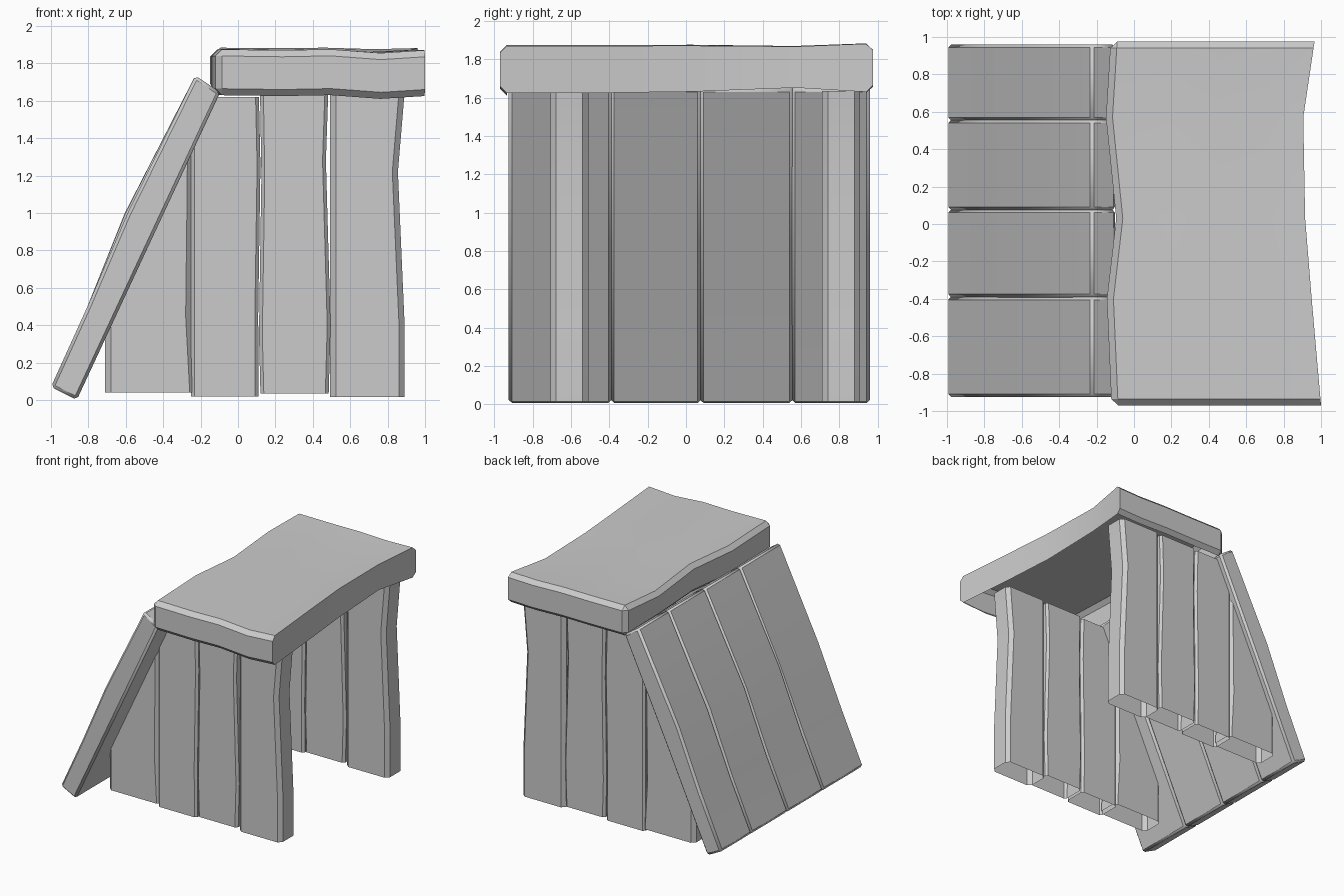
import bpy, bmesh

if "Cube" in bpy.data.objects:
    bpy.data.objects.remove(bpy.data.objects["Cube"])


def finish(name, bm, bevel):
    me = bpy.data.meshes.new(name)
    bm.to_mesh(me)
    bm.free()
    ob = bpy.data.objects.new(name, me)
    bpy.context.collection.objects.link(ob)
    if bevel:
        m = ob.modifiers.new("chamfer", 'BEVEL')
        m.width, m.segments, m.limit_method, m.angle_limit = bevel, 1, 'ANGLE', 0.5
    bpy.context.view_layer.objects.active = ob
    ob.select_set(True)
    bpy.ops.object.shade_smooth_by_angle(angle=0.35)
    ob.select_set(False)
    return ob


def plank(name, profile, y0, y1, bevel, open_ends=False):
    """Prism of an x-z outline between two y values, with chamfered edges."""
    bm = bmesh.new()
    rings = [[bm.verts.new((x, y, z)) for x, z in profile] for y in (y0, y1)]
    bm.faces.new(rings[0])
    bm.faces.new(rings[1])
    n, ends = len(profile), []
    for i in range(n):
        j = (i + 1) % n
        f = bm.faces.new((rings[0][i], rings[0][j], rings[1][j], rings[1][i]))
        if abs(profile[i][0] - profile[j][0]) > 0.1:
            ends.append(f)
    bmesh.ops.recalc_face_normals(bm, faces=bm.faces)
    if open_ends:
        bmesh.ops.delete(bm, geom=ends, context='FACES')
    return finish(name, bm, bevel)


# Two side walls of upright, slightly wavy planks with open ends
wall = [
    ([(-0.71, 0.04), (-0.228, 0.04), (-0.25, 0.45), (-0.243, 1.05),
      (-0.24, 1.37), (-0.71, 0.36)], 0.03),
    ([(-0.25, 0.02), (0.11, 0.02), (0.108, 0.45), (0.12, 1.25),
      (0.112, 1.62), (-0.13, 1.62), (-0.25, 1.36)], 0.018),
    ([(0.12, 0.035), (0.485, 0.035), (0.495, 0.4), (0.47, 1.28),
      (0.482, 1.63), (0.118, 1.63), (0.125, 1.2), (0.112, 0.35)], 0.018),
    ([(0.493, 0.015), (0.89, 0.015), (0.89, 0.42), (0.855, 1.22),
      (0.89, 1.635), (0.493, 1.635)], 0.03),
]
for side, y in (("front", -0.708), ("back", 0.71)):
    for i, (outline, bev) in enumerate(wall):
        plank(f"{side}_wall_plank_{i + 1}", outline, y, y + 0.198, bev, True)

# Four sloping boards, the inner ones bulging a little
for i, (y0, y1, b) in enumerate([(-0.925, -0.388, 0.0), (-0.392, 0.078, 0.012),
                                 (0.074, 0.557, 0.015), (0.553, 0.96, 0.01)]):
    outline = [(-1.0, 0.07), (-0.862, 0.0), (-0.48 - b / 2, 0.82),
               (-0.095, 1.645), (-0.228, 1.735), (-0.59 - b, 1.0),
               (-0.805, 0.5)]
    plank(f"sloping_board_{i + 1}", outline, y0, y1, 0.017)

# Roof slab: wavy grid, chamfered except on the right, open underneath
ys = [-0.97, -0.4, 0.03, 0.57, 0.975]
left = [-0.12, -0.145, -0.095, -0.15, -0.125]
right = [1.0, 0.95, 0.915, 0.905, 0.965]
us = [0, 0.32, 0.55, 0.79, 1]
wave = [0.0, -0.005, 0.0, -0.02, -0.005]
top_y = [1.875, 1.875, 1.875, 1.87, 1.885]
bot_y = [1.63, 1.63, 1.635, 1.655, 1.63]
bm = bmesh.new()
layers = []
for zs in (top_y, bot_y):
    layers.append([[bm.verts.new((left[j] + u * (right[j] - left[j]), ys[j],
                                  zs[j] + wave[i] * (1 - 0.15 * j)))
                    for i, u in enumerate(us)] for j in range(5)])
t, b = layers
for g in layers:
    for j in range(4):
        for i in range(4):
            bm.faces.new((g[j][i], g[j][i + 1], g[j + 1][i + 1], g[j + 1][i]))
right_faces = set()
for k in range(4):
    for e in (0, 4):
        bm.faces.new((t[e][k], t[e][k + 1], b[e][k + 1], b[e][k]))
        f = bm.faces.new((t[k][e], t[k + 1][e], b[k + 1][e], b[k][e]))
        if e == 4:
            right_faces.add(f)
bmesh.ops.recalc_face_normals(bm, faces=bm.faces)
edges = [e for e in bm.edges if e.calc_face_angle() > 0.5
         and not right_faces.intersection(e.link_faces)]
bmesh.ops.bevel(bm, geom=edges, offset=0.035, segments=1, profile=0.5,
                affect='EDGES')
bm.normal_update()
under = [f for f in bm.faces if f.normal.z < -0.9]
bmesh.ops.delete(bm, geom=under, context='FACES')
finish("roof_slab", bm, 0)
